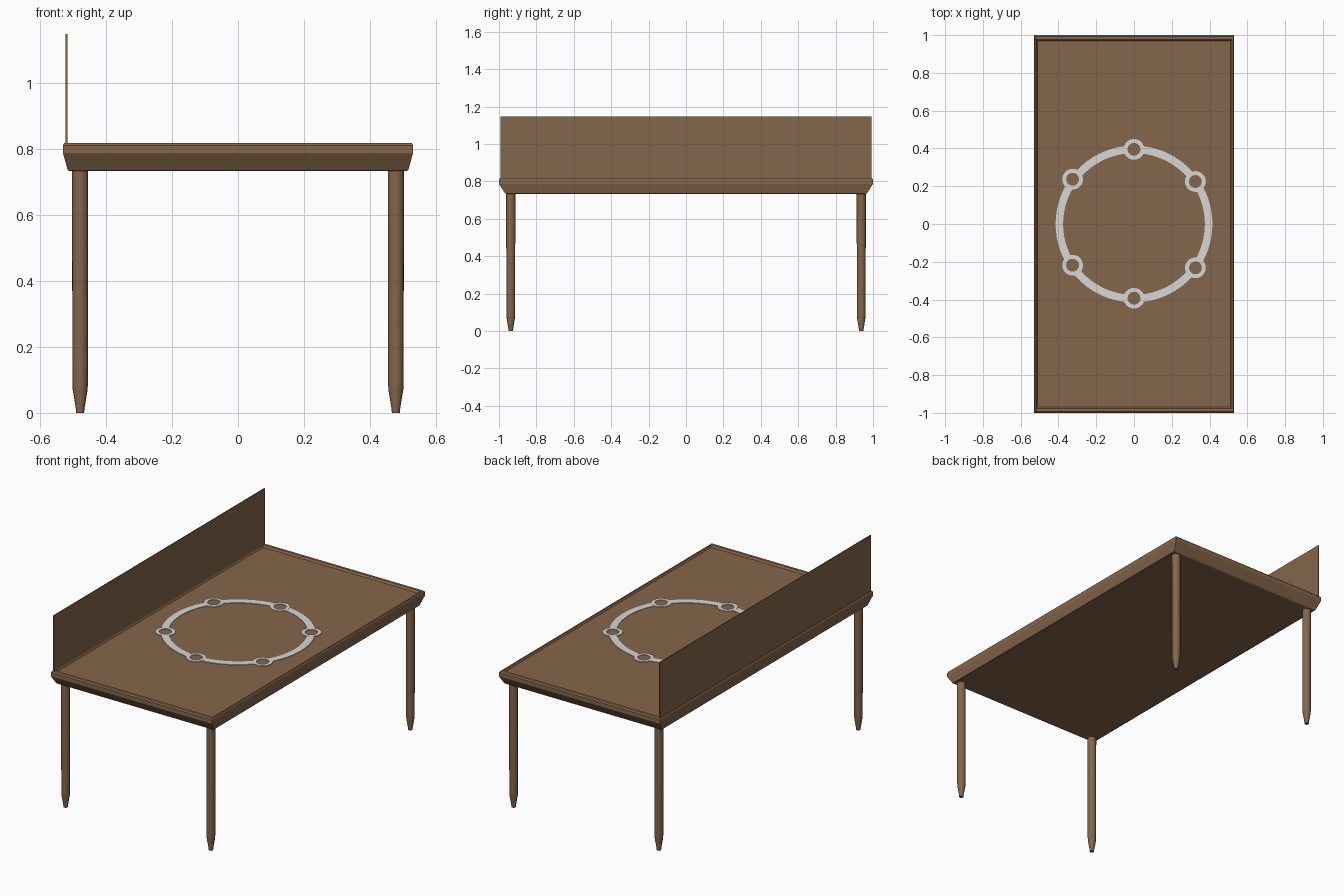
import bpy, bmesh, math

cube = bpy.data.objects.get("Cube")
if cube:
    bpy.data.objects.remove(cube, do_unlink=True)


def material(name, rgb):
    m = bpy.data.materials.new(name)
    m.use_nodes = True
    m.diffuse_color = (*rgb, 1)
    m.node_tree.nodes["Principled BSDF"].inputs["Base Color"].default_value = (*rgb, 1)
    return m


wood = material("brown wood", (0.235, 0.133, 0.070))
paint = material("pale grey paint", (0.68, 0.68, 0.68))


def finish(name, bm, mat, smooth=False):
    bmesh.ops.recalc_face_normals(bm, faces=bm.faces)
    mesh = bpy.data.meshes.new(name)
    bm.to_mesh(mesh)
    bm.free()
    mesh.materials.append(mat)
    obj = bpy.data.objects.new(name, mesh)
    bpy.context.collection.objects.link(obj)
    if smooth:
        bpy.ops.object.select_all(action='DESELECT')
        bpy.context.view_layer.objects.active = obj
        obj.select_set(True)
        bpy.ops.object.shade_smooth_by_angle(angle=math.radians(40))
    return obj


def loft(bm, loops, closed=False):
    """Skin equal-length point loops; cap the ends or join last to first."""
    rows = [[bm.verts.new(p) for p in loop] for loop in loops]
    n = len(rows[0])
    pairs = list(zip(rows, rows[1:]))
    if closed:
        pairs.append((rows[-1], rows[0]))
    for a, b in pairs:
        for i in range(n):
            j = (i + 1) % n
            bm.faces.new((a[i], a[j], b[j], b[i]))
    if not closed:
        bm.faces.new(rows[0])
        bm.faces.new(rows[-1])


def circle(cx, cy, r, z, n):
    return [(cx + r * math.cos(math.tau * i / n),
             cy + r * math.sin(math.tau * i / n), z) for i in range(n)]


def rectangle(hx, hy, z):
    return [(-hx, -hy, z), (hx, -hy, z), (hx, hy, z), (-hx, hy, z)]


# Table top: flared apron, rounded rim and a shallow recess
FLOOR = 0.807
bm = bmesh.new()
loft(bm, [rectangle(*s) for s in (
    (0.512, 0.962, 0.733), (0.516, 0.968, 0.736), (0.529, 0.998, 0.783),
    (0.53, 1.0, 0.787), (0.53, 1.0, 0.81), (0.526, 0.993, 0.817),
    (0.518, 0.977, 0.817), (0.512, 0.968, FLOOR))])
finish("table_top", bm, wood)

# Upright board along the right edge
bm = bmesh.new()
loft(bm, [[(x - 0.52, y, z) for x, y, _ in rectangle(0.003, 0.992, 0)]
          for z in (0.80, 1.147)])
finish("side_board", bm, wood)

# Four round legs with tapered feet
LEG = ((0.0, 0.012), (0.012, 0.013), (0.07, 0.0225), (0.09, 0.0235), (0.74, 0.0245))
for x_name, sx in (("right", -1), ("left", 1)):
    for y_name, sy in (("front", -1), ("back", 1)):
        bm = bmesh.new()
        loft(bm, [circle(sx * 0.478, sy * 0.937, r, z, 20) for z, r in LEG])
        finish(f"{y_name}_{x_name}_leg", bm, wood, True)

# Painted circle of arcs joined by six small rings
R, GAP, THICK = 0.395, 0.115, 0.003
centres = [(0.325, 0.225), (0, 0.395), (-0.325, 0.237),
           (-0.325, -0.218), (0, -0.393), (0.325, -0.232)]

bm = bmesh.new()
for cx, cy in centres:
    top = FLOOR + THICK + 0.0005
    loft(bm, [circle(cx, cy, r, z, 32) for r, z in (
        (0.055, FLOOR), (0.055, top), (0.034, top), (0.034, FLOOR))], closed=True)
finish("painted_small_rings", bm, paint)

bm = bmesh.new()
angles = [math.atan2(y, x) % math.tau for x, y in centres]
for a, b in zip(angles, angles[1:] + [angles[0] + math.tau]):
    steps = 16
    sections = []
    for i in range(steps + 1):
        t = a + GAP + (b - a - 2 * GAP) * i / steps
        sections.append([(r * math.cos(t), r * math.sin(t), z) for r, z in (
            (R - 0.02, FLOOR), (R + 0.02, FLOOR),
            (R + 0.02, FLOOR + THICK), (R - 0.02, FLOOR + THICK))])
    loft(bm, sections)
finish("painted_arcs", bm, paint)
